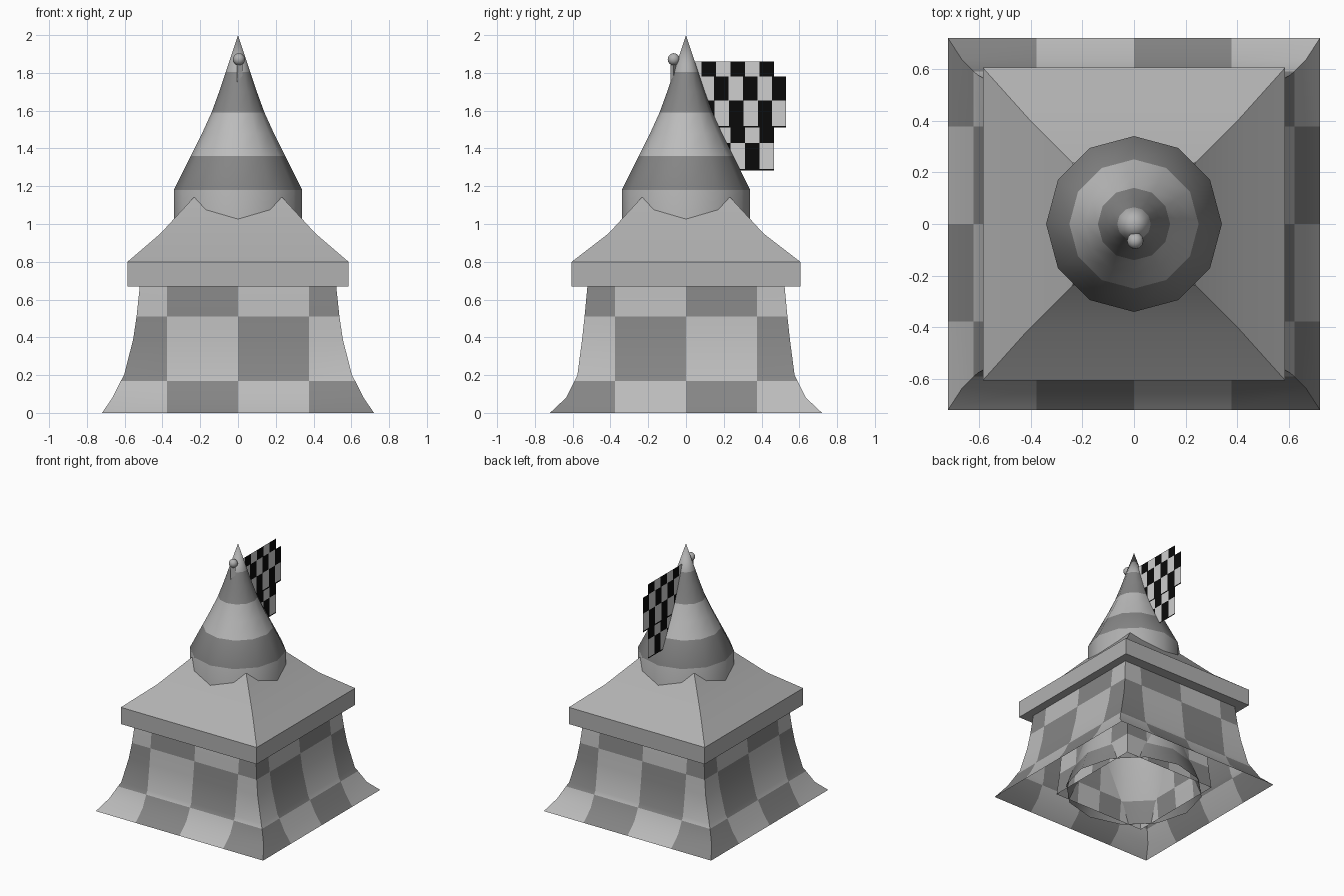
import bpy, bmesh, math

if "Cube" in bpy.data.objects:
    bpy.data.objects.remove(bpy.data.objects["Cube"])


def mat(name, v):
    m = bpy.data.materials.new(name)
    m.diffuse_color = (v, v, v, 1)
    m.use_nodes = True
    m.node_tree.nodes["Principled BSDF"].inputs["Base Color"].default_value = m.diffuse_color
    return m


LIGHT = mat("light_grey", 0.50)
DARK = mat("dark_grey", 0.235)
ROOF = mat("roof_grey", 0.44)
WHITE = mat("flag_white", 0.62)
BLACK = mat("flag_black", 0.003)


def finish(name, bm, mats, smooth=35):
    me = bpy.data.meshes.new(name)
    bm.to_mesh(me)
    bm.free()
    ob = bpy.data.objects.new(name, me)
    bpy.context.collection.objects.link(ob)
    for m in mats:
        me.materials.append(m)
    if smooth:
        bpy.ops.object.select_all(action='DESELECT')
        ob.select_set(True)
        bpy.context.view_layer.objects.active = ob
        bpy.ops.object.shade_smooth_by_angle(angle=math.radians(smooth))
    return ob


def loft(name, rings, mats, rule=None, tip=None):
    """Skin closed rings from bottom to top; rule(centre) gives the material."""
    bm = bmesh.new()
    rows = [[bm.verts.new(p) for p in r] for r in rings]
    n = len(rows[0])
    for a, b in zip(rows, rows[1:]):
        for i in range(n):
            j = (i + 1) % n
            bm.faces.new((a[i], a[j], b[j], b[i]))
    if tip:
        t = bm.verts.new(tip)
        for i in range(n):
            bm.faces.new((rows[-1][i], rows[-1][(i + 1) % n], t))
    bm.normal_update()
    if rule:
        for f in bm.faces:
            f.material_index = rule(f.calc_center_median(), f.normal)
    return finish(name, bm, mats)


def rect(hx, hy, z, c=None):
    """Rectangle ring; c adds checker column lines at -c, 0 and c on each side."""
    if c is None:
        return [(-hx, -hy, z), (hx, -hy, z), (hx, hy, z), (-hx, hy, z)]
    sx, sy = (-hx, -c, 0, c), (-hy, -c, 0, c)
    return ([(x, -hy, z) for x in sx] + [(hx, y, z) for y in sy] +
            [(-x, hy, z) for x in sx] + [(-hx, -y, z) for y in sy])


def circle(r, z, n=12):
    return [(r * math.cos(math.tau * i / n), r * math.sin(math.tau * i / n), z)
            for i in range(n)]


def checker(c):
    def rule(p, nrm):
        row = 0 if p.z < 0.17 else 1 if p.z < 0.51 else 2
        on_y_side = abs(nrm.y) > abs(nrm.x)
        u = p.x if on_y_side else p.y
        flip = nrm.y > 0 if on_y_side else nrm.x > 0
        return (math.floor(u / c) + row + flip) % 2
    return rule


# flared checkered base, open underneath
base = [(0.72, 0.72, 0), (0.665, 0.635, 0.08), (0.62, 0.59, 0.17), (0.603, 0.575, 0.2),
        (0.555, 0.55, 0.39), (0.537, 0.537, 0.51), (0.52, 0.522, 0.67), (0.515, 0.515, 0.72)]
loft("base_walls", [rect(x, y, z, 0.377) for x, y, z in base], [LIGHT, DARK], checker(0.377))

# hollow inner square shaft
shaft = [(0.40, 0), (0.385, 0.17), (0.365, 0.51), (0.36, 0.67)]
loft("inner_shaft", [rect(w, w, z, 0.2) for w, z in shaft], [LIGHT, DARK], checker(0.2))

# square roof with deep eave
roof = [(0.52, 0.52, 0.67), (0.585, 0.605, 0.67), (0.585, 0.605, 0.80),
        (0.41, 0.41, 0.95), (0.235, 0.235, 1.14)]
loft("lower_roof", [rect(*p) for p in roof], [ROOF])

# striped spire, flaring again inside the base
spire = [(0.50, 0), (0.44, 0.16), (0.36, 0.55), (0.34, 0.85), (0.34, 1.18), (0.25, 1.36),
         (0.19, 1.48), (0.14, 1.59), (0.10, 1.70), (0.065, 1.805)]


def stripes(p, nrm):
    z = p.z
    if z < 0.16 or 1.18 < z < 1.36 or 1.59 < z < 1.805:
        return 1
    return 0 if 1.36 < z < 1.59 else 2


loft("spire", [circle(r, z) for r, z in spire], [LIGHT, DARK, ROOF], stripes, (0, 0, 2))

# small knob on a three-sided peg
bm = bmesh.new()
bmesh.ops.create_uvsphere(bm, u_segments=12, v_segments=8, radius=0.032)
bmesh.ops.translate(bm, verts=bm.verts, vec=(0.005, -0.065, 1.872))
finish("knob", bm, [ROOF])
peg = [[(0.005 + x, y - 0.065, z + dz) for x, y, dz in circle(0.02, 0, 3)]
       for z in (1.75, 1.85)]
loft("peg", peg, [ROOF])

# checkered flag: rows of (bottom, top, first black cell, outer end)
bm = bmesh.new()
CELL = 0.0765


def cell(y0, y1, z0, z1, m):
    f = bm.faces.new([bm.verts.new((0, y, z)) for y, z in
                      ((y0, z0), (y1, z0), (y1, z1), (y0, z1))])
    f.material_index = m


for z0, z1, first, end in ((1.78, 1.86, 0.083, 0.465), (1.655, 1.78, 0.148, 0.53),
                           (1.52, 1.655, 0.074, 0.53), (1.43, 1.51, 0.083, 0.465),
                           (1.29, 1.43, 0.159, 0.465)):
    cell(0, first, z0, z1, 0)
    y, black = first, 1
    while y < end - 0.005:
        nxt = min(y + CELL, end)
        cell(y, nxt, z0, z1, black)
        y, black = nxt, 1 - black
cell(0, 0.53, 1.51, 1.52, 1)
cell(0, 0.465, 1.282, 1.29, 1)
finish("flag", bm, [WHITE, BLACK], None)
